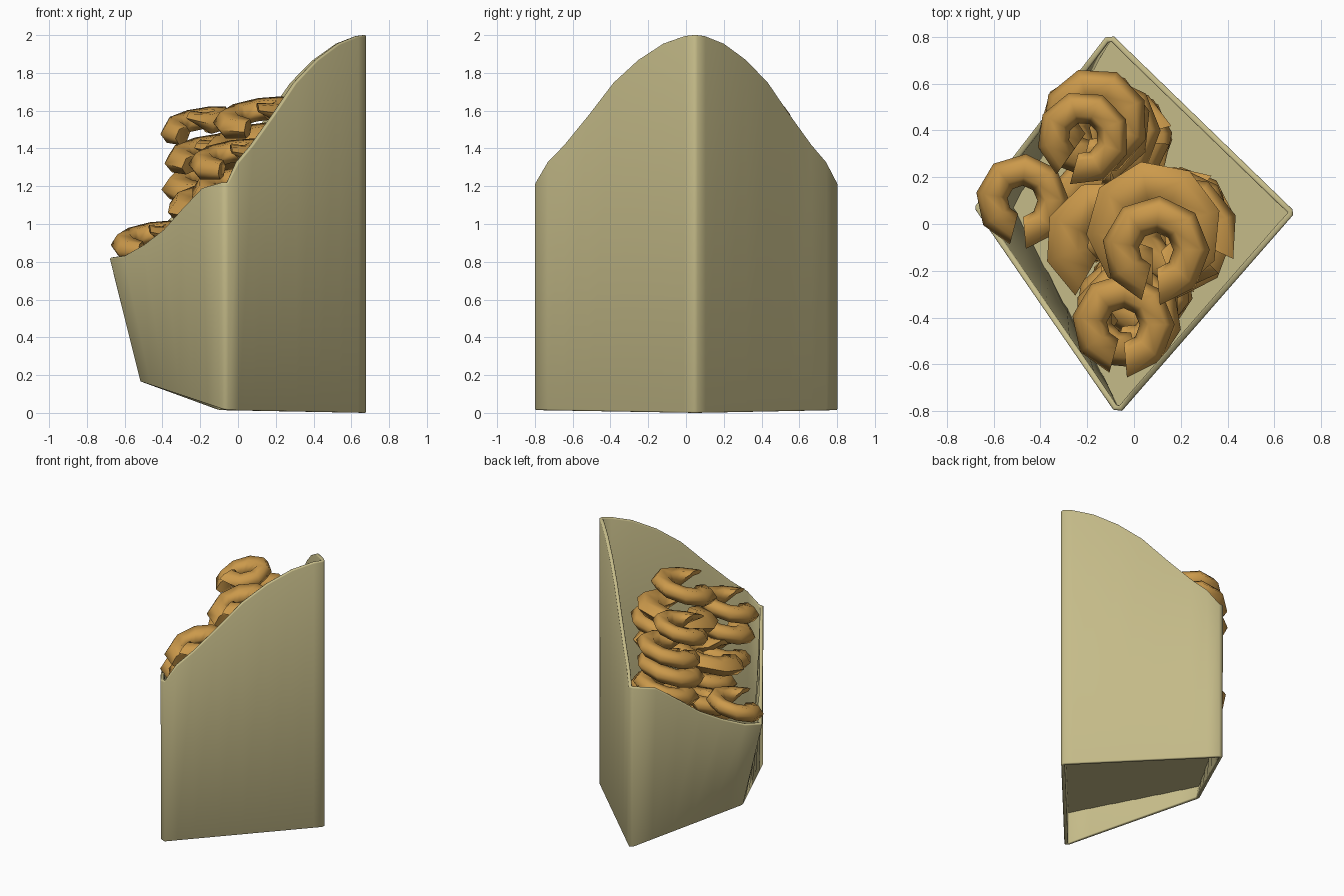
import bpy, bmesh
from math import sin, cos, radians
from mathutils import Vector

if "Cube" in bpy.data.objects:
    bpy.data.objects.remove(bpy.data.objects["Cube"])


def material(name, rgb):
    m = bpy.data.materials.new(name)
    m.diffuse_color = (*rgb, 1)
    m.use_nodes = True
    m.node_tree.nodes["Principled BSDF"].inputs["Base Color"].default_value = m.diffuse_color
    return m


CARD = material("card", (0.56, 0.50, 0.25))
FRIED = material("fried", (0.60, 0.32, 0.07))


def make_object(name, bm, mat, angle):
    me = bpy.data.meshes.new(name)
    bm.to_mesh(me)
    bm.free()
    ob = bpy.data.objects.new(name, me)
    bpy.context.collection.objects.link(ob)
    me.materials.append(mat)
    bpy.ops.object.select_all(action='DESELECT')
    ob.select_set(True)
    bpy.context.view_layer.objects.active = ob
    bpy.ops.object.shade_smooth_by_angle(angle=radians(angle))
    return ob


# carton corners (bottom, top) in plan order, counter-clockwise
RIGHT = Vector((0.69, 0.05, 0.0)), Vector((0.69, 0.05, 2.0))
BACK = Vector((-0.105, 0.82, 0.015)), Vector((-0.105, 0.82, 1.21))
LEFT = Vector((-0.52, 0.07, 0.165)), Vector((-0.685, 0.07, 0.82))
FRONT = Vector((-0.07, -0.82, 0.015)), Vector((-0.07, -0.82, 1.21))

# rim heights: fraction along wall, z
TALL = [(.015, 2.0), (.07, 1.995), (.2, 1.955), (.35, 1.87), (.5, 1.75), (.65, 1.58),
        (.8, 1.42), (.9, 1.33), (.975, 1.22)]
LOW = [(.03, 1.22), (.2, 1.19), (.37, 1.08), (.53, .97), (.7, .89), (.87, .83), (.99, .82)]


def wall(a, b, rim):
    """Bottom and top points from corner a to b; ends stop short to chamfer corners."""
    cols = []
    for t, z in rim:
        top = a[1].lerp(b[1], t)
        top.z = z
        cols.append((a[0].lerp(b[0], t), top))
    return cols


def flip(rim):
    return [(1 - t, z) for t, z in reversed(rim)]


# carton walls
columns = (wall(RIGHT, BACK, TALL) + wall(BACK, LEFT, LOW)
           + wall(LEFT, FRONT, flip(LOW)) + wall(FRONT, RIGHT, flip(TALL)))
bm = bmesh.new()
verts = [(bm.verts.new(b), bm.verts.new(t)) for b, t in columns]
for i, (b0, t0) in enumerate(verts):
    b1, t1 = verts[(i + 1) % len(verts)]
    bm.faces.new((b0, b1, t1, t0))
carton = make_object("carton_walls", bm, CARD, 65)
sol = carton.modifiers.new("thickness", 'SOLIDIFY')
sol.thickness = 0.025
sol.offset = -1
bev = carton.modifiers.new("soft_rim", 'BEVEL')
bev.width = 0.007
bev.segments = 2
bev.limit_method = 'ANGLE'
bev.angle_limit = radians(70)

# raised floor inside the carton
bm = bmesh.new()
bm.faces.new([bm.verts.new(p) for p in
              [(0.66, .05, .26), (-0.10, .785, .26), (-0.535, .07, .26), (-0.07, -.785, .26)]])
floor = make_object("carton_floor", bm, CARD, 0)


def curly_fry(name, x, y, z, outer, turn=0):
    """Nearly closed spiral, higher at the back, with six-sided section and pinched ends."""
    bm = bmesh.new()
    wide = outer * 0.34
    high = 0.045 + outer * 0.07
    rings = []
    steps = 8
    for i in range(steps + 1):
        t = i / steps
        a = radians(255 + turn - 340 * t)
        k = 0.3 if i == steps else 0.8 if i == 0 else 1.0
        mid = (outer - wide) * (0.95 + 0.1 * t)
        ring = []
        for j in range(6):
            s = radians(60 * j)
            r = mid + wide * cos(s)
            dx, dy = r * cos(a), r * sin(a)
            dz = 0.12 * dx + 0.22 * dy + 0.06 * (t - 0.5) + (0.05 if i == steps else 0)
            ring.append(bm.verts.new((x + dx, y + dy, z + dz + high * k * sin(s))))
        rings.append(ring)
    for p, q in zip(rings, rings[1:]):
        for j in range(6):
            bm.faces.new((p[j], p[j - 1], q[j - 1], q[j]))
    bm.faces.new(rings[0])
    bm.faces.new(rings[-1][::-1])
    bmesh.ops.recalc_face_normals(bm, faces=bm.faces[:])
    make_object(name, bm, FRIED, 75)


# visible pile of curly fries: x, y, z, outer radius, turn
PILE = [
    (-.22, .37, 1.53, .20, -20), (-.17, .44, 1.38, .23, -20), (-.17, .42, 1.23, .24, 15),
    (-.48, .10, .92, .20, 0), (.09, -.11, 1.57, .23, 0), (.08, -.02, 1.42, .29, 15),
    (.19, -.04, 1.28, .25, 60), (-.05, -.43, 1.35, .22, 0), (-.03, -.40, 1.20, .23, 30),
    (-.12, -.08, 1.13, .27, -15), (-.12, .40, 1.07, .23, 0), (.16, -.05, 1.13, .26, 0),
    (-.03, -.36, 1.04, .23, -20),
]
for n, fry in enumerate(PILE):
    curly_fry(f"curly_fry_{n + 1}", *fry)

# lower layers that carry the pile
for layer in range(3):
    for n, (x, y) in enumerate([(-.06, .36), (.03, -.27), (-.17, .05), (.2, .02)]):
        curly_fry(f"lower_fry_{layer}_{n}", x, y, .45 + .2 * layer, .22, 50 * layer + 30 * n)
